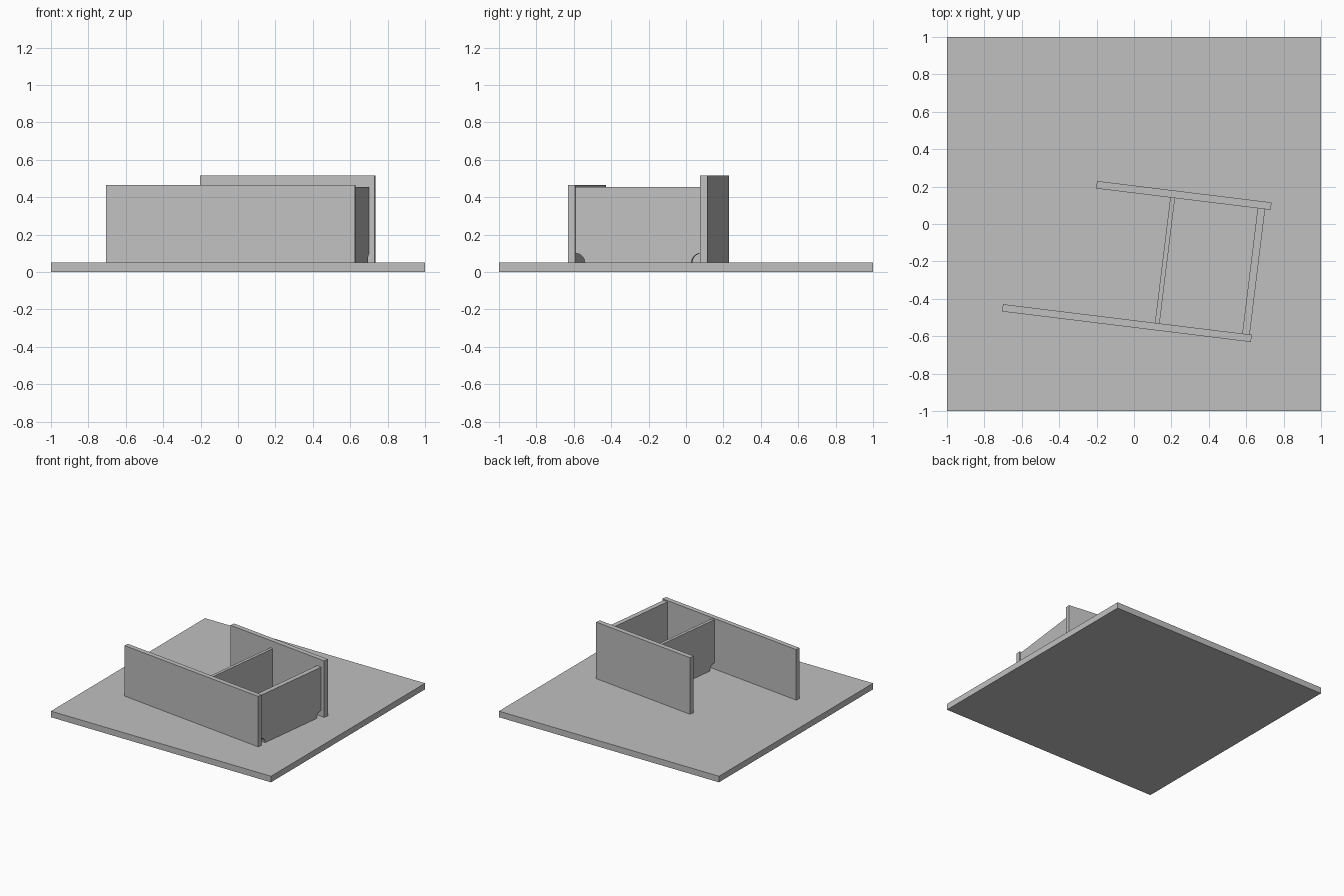
import bpy
import bmesh
from math import sin, cos, pi, radians
from mathutils import Matrix

if "Cube" in bpy.data.objects:
    bpy.data.objects.remove(bpy.data.objects["Cube"], do_unlink=True)

BASE_TOP = 0.05
TURN = Matrix.Rotation(radians(-7), 4, 'Z')

grey = bpy.data.materials.new("plain grey")
grey.use_nodes = True
colour = (0.53, 0.53, 0.53, 1)
grey.diffuse_color = colour
grey.node_tree.nodes["Principled BSDF"].inputs["Base Color"].default_value = colour


def extrude_profile(name, points, offset, matrix=Matrix()):
    """Make a solid from one planar outline pushed along an offset."""
    bm = bmesh.new()
    face = bm.faces.new([bm.verts.new(p) for p in points])
    result = bmesh.ops.extrude_face_region(bm, geom=[face])
    moved = [v for v in result["geom"] if isinstance(v, bmesh.types.BMVert)]
    bmesh.ops.translate(bm, verts=moved, vec=offset)
    bmesh.ops.recalc_face_normals(bm, faces=bm.faces)
    mesh = bpy.data.meshes.new(name)
    bm.to_mesh(mesh)
    bm.free()
    mesh.materials.append(grey)
    obj = bpy.data.objects.new(name, mesh)
    obj.matrix_world = matrix
    bpy.context.collection.objects.link(obj)
    return obj


def slab(name, x0, x1, y0, y1, z0, z1, matrix=Matrix()):
    outline = [(x0, y0, z0), (x1, y0, z0), (x1, y1, z0), (x0, y1, z0)]
    return extrude_profile(name, outline, (0, 0, z1 - z0), matrix)


def notched_wall(name, x, thickness, y0, y1, top, radius=0.05, steps=16):
    """Cross wall with a quarter-round gap at each bottom corner."""
    x0 = x - thickness / 2
    arc = [(radius * cos(i * pi / 2 / steps), radius * sin(i * pi / 2 / steps))
           for i in range(steps + 1)]
    front = [(x0, y0 + c, BASE_TOP + s) for c, s in arc]
    back = [(x0, y1 - c, BASE_TOP + s) for c, s in reversed(arc)]
    outline = front + [(x0, y0, top), (x0, y1, top)] + back
    return extrude_profile(name, outline, (thickness, 0, 0), TURN)


# Ground plate
slab("base_plate", -1, 1, -1, 1, 0, BASE_TOP)

# Two long walls, turned slightly on the plate
FRONT_INNER, BACK_INNER = -0.511, 0.164
slab("front_wall", -0.643, 0.697, FRONT_INNER - 0.039, FRONT_INNER, BASE_TOP, 0.465, TURN)
slab("back_wall", -0.224, 0.716, BACK_INNER, BACK_INNER + 0.04, BASE_TOP, 0.515, TURN)

# Cross walls between them
notched_wall("outer_cross_wall", 0.666, 0.04, FRONT_INNER, BACK_INNER, 0.455)
notched_wall("inner_cross_wall", 0.188, 0.025, FRONT_INNER, BACK_INNER, 0.455)
